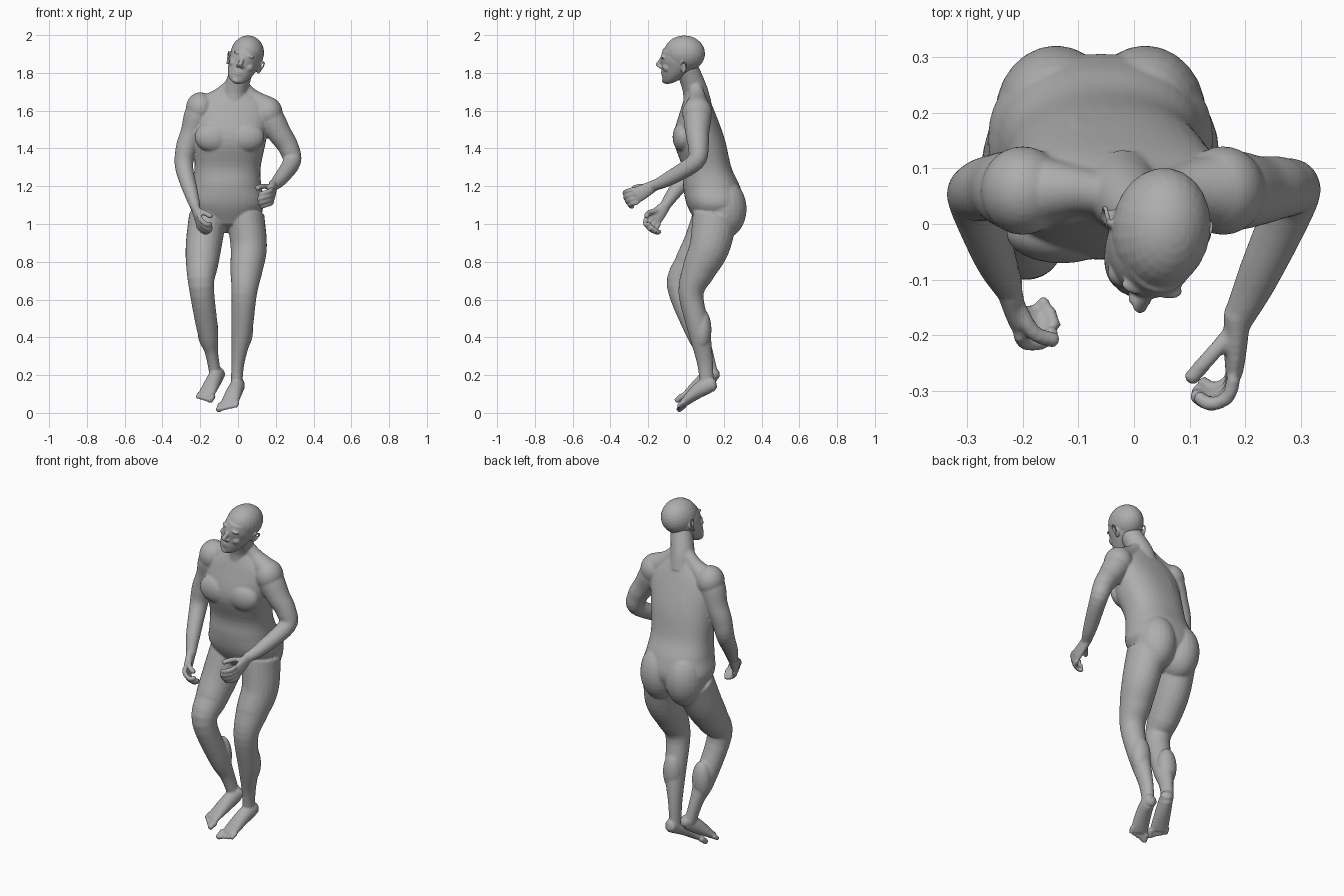
import bpy
import bmesh
import math
from mathutils import Vector, Matrix

default_cube = bpy.data.objects.get("Cube")
if default_cube:
    bpy.data.objects.remove(default_cube)

GREY = (.42, .42, .42, 1)
grey = bpy.data.materials.new("plain_grey")
grey.use_nodes = True
grey.diffuse_color = GREY
grey.node_tree.nodes["Principled BSDF"].inputs["Base Color"].default_value = GREY

X_AXIS, Z_AXIS = Vector((1, 0, 0)), Vector((0, 0, 1))


def spline(points, steps):
    """Samples a smooth curve through points of any dimension, with its slope."""
    padded = [points[0] * 2 - points[1]] + points + [points[-1] * 2 - points[-2]]
    samples = []
    for i in range(1, len(padded) - 2):
        before, start, end, after = padded[i - 1:i + 3]
        slope = (end - before) / 2
        bend = before - start * 2.5 + end * 2 - after / 2
        twist = (after - before + (start - end) * 3) / 2
        is_last = i == len(padded) - 3
        for k in range(steps + is_last):
            t = k / steps
            position = start + slope * t + bend * (t * t) + twist * (t ** 3)
            samples.append((position, slope + bend * (2 * t) + twist * (3 * t * t)))
    return samples


def tube(bm, path, widths, depths=None, side=X_AXIS, level=False, power=2.0, sides=24):
    """Lofts ellipses with the given half widths and half depths along a path."""
    rows = [Vector((*p, w, d)) for p, w, d in zip(path, widths, depths or widths)]
    rings, centres = [], []
    for sample, slope in spline(rows, 5):
        along = Z_AXIS if level else Vector(slope[:3]).normalized()
        across = (side - along * side.dot(along)).normalized()
        outward = along.cross(across)
        centre, width, depth = Vector(sample[:3]), sample[3], sample[4]
        ring = []
        for k in range(sides):
            angle = math.tau * k / sides
            c, s = math.cos(angle), math.sin(angle)
            c = math.copysign(abs(c) ** (2 / power), c)
            s = math.copysign(abs(s) ** (2 / power), s)
            ring.append(bm.verts.new(centre + across * c * width + outward * s * depth))
        rings.append(ring)
        centres.append((centre, min(width, depth)))
    for lower, upper in zip(rings, rings[1:]):
        for k in range(sides):
            n = (k + 1) % sides
            bm.faces.new((lower[k], lower[n], upper[n], upper[k]))
    # domed ends
    for end, inner in ((0, 1), (-1, -2)):
        direction = (centres[end][0] - centres[inner][0]).normalized()
        tip = bm.verts.new(centres[end][0] + direction * centres[end][1] * .5)
        for k in range(sides):
            bm.faces.new((rings[end][k], rings[end][(k + 1) % sides], tip))


def blob(bm, centre, radii):
    place = Matrix.Translation(centre) @ Matrix.Diagonal((*radii, 1))
    bmesh.ops.create_uvsphere(bm, u_segments=24, v_segments=16, radius=1, matrix=place)


def skin(name, bm, voxel, rounds):
    """Fuses the overlapping volumes into one smooth surface."""
    bmesh.ops.recalc_face_normals(bm, faces=bm.faces)
    mesh = bpy.data.meshes.new(name)
    bm.to_mesh(mesh)
    bm.free()
    mesh.materials.append(grey)
    ob = bpy.data.objects.new(name, mesh)
    bpy.context.collection.objects.link(ob)
    fuse = ob.modifiers.new("fuse", 'REMESH')
    fuse.mode = 'VOXEL'
    fuse.voxel_size = voxel
    fuse.use_smooth_shade = True
    soften = ob.modifiers.new("soften", 'SMOOTH')
    soften.factor = .5
    soften.iterations = rounds


def arm(bm, path):
    tube(bm, path, (.06, .073, .063, .055, .048, .038, .027))


def leg(bm, path, calf):
    """Thigh to ankle, with a fuller calf muscle behind the shin."""
    tube(bm, path, (.1, .096, .086, .067, .055, .035, .03), (.12, .107, .09, .066, .058, .043, .036))
    blob(bm, calf, (.055, .05, .11))


def hand(bm, wrist, knuckle, width_axis, curl, thumb):
    """Palm, four curled fingers and a thumb."""
    wrist, knuckle = Vector(wrist), Vector(knuckle)
    width_axis = Vector(width_axis).normalized()
    palm = [wrist.lerp(knuckle, t) for t in (-.2, .6, 1)]
    tube(bm, palm, (.028, .04, .042), (.025, .02, .016), side=width_axis)
    for i, length in enumerate((.85, 1, 1.05, .95)):
        base = knuckle + width_axis * (i - 1.5) * .024
        finger = [base] + [base + Vector(offset) * length for offset in curl]
        tube(bm, finger, [.013] * len(finger), side=width_axis, sides=12)
    tube(bm, thumb, [.0145] * len(thumb), side=width_axis, sides=12)


def foot(bm, path, inner):
    """Heel to ball, then five toes from the big toe outward."""
    heel, arch, ball = Vector(path[0]), Vector(path[-2]), Vector(path[-1])
    step = (ball - arch) * .4
    across = (ball - heel).cross(Z_AXIS).normalized()
    if across.x * inner < 0:
        across.negate()
    tube(bm, path, (.03, .036, .043, .05), (.028, .044, .038, .018), side=across)
    for i in range(5):
        base = ball + across * (2 - i) * .021 - step * i * .12
        radius = .0135 if i else .018
        toe = [base, base + step * (1.1 - i * .07)]
        tube(bm, toe, (radius, radius * .85), sides=12)


# Torso, leaning forward from the hips, and neck
body = bmesh.new()
tube(body, [(-.06, .16, 1), (-.06, .155, 1.1), (-.06, .135, 1.2), (-.055, .11, 1.3),
            (-.04, .07, 1.45), (-.025, .06, 1.6), (-.015, .055, 1.7)],
     (.13, .2, .184, .175, .19, .19, .085), (.1, .15, .15, .13, .135, .09, .05),
     level=True, power=2.3, sides=40)
tube(body, [(-.02, .06, 1.64), (-.01, .045, 1.72), (.03, 0, 1.84)], (.075, .065, .058))
for s in (-1, 1):
    # chest, buttock, back muscle, collar slope and shoulder cap
    blob(body, (-.045 + s * .085, -.016, 1.46), (.1, .055, .08))
    blob(body, (-.06 + s * .08, .195, 1.08), (.11, .126, .16))
    tube(body, [(s * .05 - .06, .21, 1.17), (s * .05 - .045, .15, 1.45), (s * .06 - .03, .1, 1.57)], [.05] * 3)
    tube(body, [(s * .03 - .01, .05, 1.73), (s * .09 - .015, .06, 1.67), (s * .17 - .02, .06, 1.61)],
         (.036, .045, .07))
    blob(body, (s * .18 - .02, .06, 1.6 - s * .012), (.076, .08, .085))

# Arms
arm(body, [(.13, .06, 1.61), (.17, .06, 1.56), (.22, .06, 1.48), (.265, .065, 1.41),
           (.285, .05, 1.33), (.225, -.09, 1.24), (.185, -.175, 1.2)])
arm(body, [(-.175, .06, 1.64), (-.21, .06, 1.58), (-.24, .065, 1.49), (-.275, .06, 1.4),
           (-.285, .04, 1.3), (-.25, -.06, 1.17), (-.225, -.115, 1.09)])
hand(body, (.185, -.175, 1.2), (.18, -.265, 1.15), (0, -.3, .9),
     [(-.012, -.036, -.01), (-.045, -.05, -.02), (-.07, -.035, -.03)],
     [(.17, -.2, 1.195), (.135, -.24, 1.2), (.1, -.28, 1.19)])
hand(body, (-.225, -.115, 1.09), (-.21, -.17, 1.025), (.1, -.7, .6),
     [(.012, -.018, -.03), (.045, -.016, -.054), (.066, .006, -.05)],
     [(-.21, -.145, 1.075), (-.18, -.195, 1.06), (-.14, -.21, 1.04)])

# Legs
leg(body, [(.04, .155, 1.04), (.057, .125, .88), (.045, .07, .76), (.033, .027, .63),
           (.02, .07, .43), (0, .1, .27), (-.008, .11, .15)], (.025, .085, .44))
leg(body, [(-.16, .155, 1.04), (-.18, .095, .9), (-.19, .028, .79), (-.194, -.035, .67),
           (-.16, .055, .43), (-.14, .1, .32), (-.12, .135, .2)], (-.16, .08, .44))
foot(body, [(0, .153, .14), (0, .118, .146), (-.02, .055, .11), (-.05, -.02, .043)], -1)
foot(body, [(-.092, .163, .21), (-.11, .135, .2), (-.138, .075, .153), (-.172, 0, .09)], 1)
skin("body", body, .0055, 7)

# Head, built upright and then tilted and turned
head = bmesh.new()
blob(head, (0, .008, .034), (.088, .11, .096))
tube(head, [(0, -.085, -.126), (0, -.07, -.11), (0, -.047, -.075), (0, -.02, -.03), (0, -.008, .015),
            (0, -.005, .06)],
     (.026, .048, .066, .078, .083, .075), (.024, .044, .07, .096, .11, .1), level=True, sides=36)
# nose, chin and lips
tube(head, [(0, -.1, .025), (0, -.12, -.004), (0, -.138, -.033)], (.009, .011, .013))
blob(head, (0, -.1, -.115), (.024, .018, .016))
for z in (-.068, -.08):
    blob(head, (0, -.11, z), (.024, .011, .006))
for s in (-1, 1):
    # nostril, brow, eye, cheek
    blob(head, (s * .012, -.12, -.036), (.01, .014, .009))
    blob(head, (s * .028, -.1, .028), (.03, .015, .009))
    blob(head, (s * .03, -.094, .005), (.016, .013, .007))
    blob(head, (s * .04, -.08, -.03), (.028, .026, .026))
    # ear bowl and rim
    blob(head, (s * .08, .012, -.018), (.01, .018, .03))
    tube(head, [(s * .086, 0, -.005), (s * .094, .006, .014), (s * .1, .028, .008),
                (s * .095, .028, -.02), (s * .086, .008, -.05)], [.005] * 5, sides=10)
tilt = Matrix.Rotation(math.radians(-8), 4, 'Z') @ Matrix.Rotation(math.radians(17), 4, 'Y')
head.transform(Matrix.Translation((.038, -.015, 1.87)) @ tilt)
skin("head", head, .004, 4)
